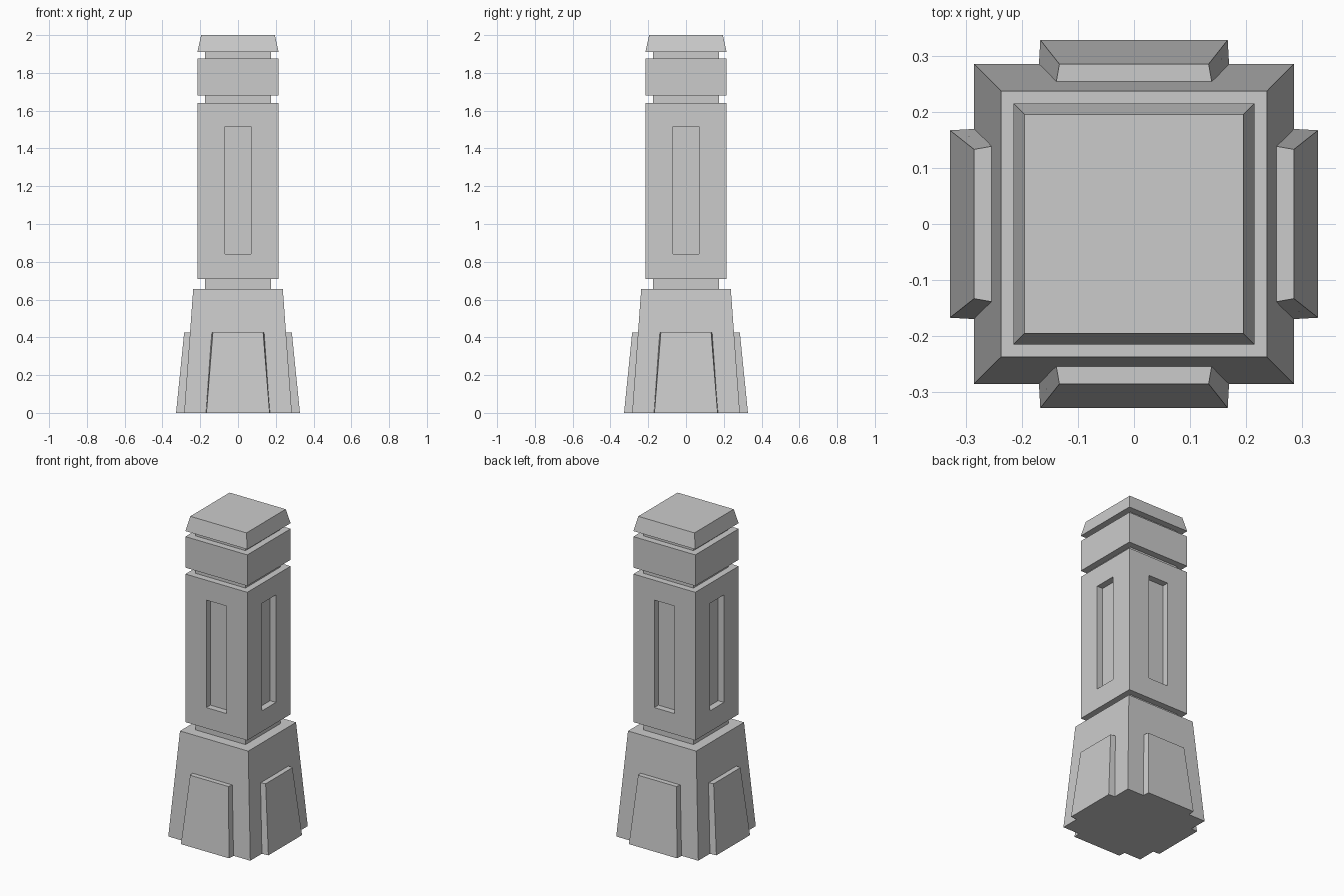
import bpy
import bmesh
from math import pi
from mathutils import Matrix, Vector

default = bpy.data.objects.get("Cube")
if default:
    bpy.data.objects.remove(default, do_unlink=True)

stone = bpy.data.materials.new("grey_stone")
stone.use_nodes = True
GREY = (0.6, 0.6, 0.6, 1)
stone.diffuse_color = GREY
stone.node_tree.nodes["Principled BSDF"].inputs["Base Color"].default_value = GREY


def finish(name, bm):
    """Turn a bmesh into a flat-shaded stone object."""
    bmesh.ops.recalc_face_normals(bm, faces=bm.faces)
    mesh = bpy.data.meshes.new(name)
    bm.to_mesh(mesh)
    bm.free()
    mesh.materials.append(stone)
    obj = bpy.data.objects.new(name, mesh)
    bpy.context.collection.objects.link(obj)
    return obj


def square_block(half_bottom, half_top, z0, z1):
    """Square block, optionally tapered, centred on the z axis."""
    bm = bmesh.new()
    bmesh.ops.create_cube(bm, size=2)
    for v in bm.verts:
        top = v.co.z > 0
        half = half_top if top else half_bottom
        v.co = (v.co.x * half, v.co.y * half, z1 if top else z0)
    return bm


WIDE, NARROW = 0.215, 0.174

# Plain stacked parts
stack = [
    ("plinth", 0.285, 0.237, 0, 0.657),
    ("lower_neck", NARROW, NARROW, 0.657, 0.71),
    ("middle_neck", NARROW, NARROW, 1.64, 1.68),
    ("collar", WIDE, WIDE, 1.68, 1.875),
    ("upper_neck", NARROW, NARROW, 1.875, 1.91),
    ("cap", WIDE, 0.195, 1.91, 2),
]
for name, *dims in stack:
    finish(name, square_block(*dims))

# Shaft with a recessed upright panel on each side
PANEL_HALF, PANEL_LOW, PANEL_HIGH = 0.07, 0.84, 1.515
bm = square_block(WIDE, WIDE, 0.71, 1.64)
cuts = [(axis, s * PANEL_HALF) for axis in (0, 1) for s in (-1, 1)]
cuts += [(2, PANEL_LOW), (2, PANEL_HIGH)]
for axis, offset in cuts:
    normal, point = Vector(), Vector()
    normal[axis], point[axis] = 1, offset
    bmesh.ops.bisect_plane(bm, geom=bm.verts[:] + bm.edges[:] + bm.faces[:],
                           plane_co=point, plane_no=normal)
bm.normal_update()
panels = []
for f in bm.faces:
    c = f.calc_center_median()
    if PANEL_LOW < c.z < PANEL_HIGH and min(abs(c.x), abs(c.y)) < PANEL_HALF:
        panels.append(f)
bmesh.ops.inset_individual(bm, faces=panels, thickness=0, depth=WIDE * -0.19)
finish("shaft", bm)

# Sloped buttress pads on the four sides of the plinth
for i, side in enumerate(("front", "left", "back", "right")):
    bm = bmesh.new()
    bmesh.ops.create_cube(bm, size=2)
    for v in bm.verts:
        outer, top = v.co.y < 0, v.co.z > 0
        if top:
            half, y, z = (0.133, -0.285, 0.425) if outer else (0.14, -0.245, 0.425)
        else:
            half, y, z = (0.167, -0.328, 0) if outer else (0.17, -0.275, 0)
        v.co = (v.co.x * half, y, z)
    bmesh.ops.rotate(bm, verts=bm.verts, cent=(0, 0, 0),
                     matrix=Matrix.Rotation(i * pi / 2, 3, "Z"))
    finish(side + "_buttress", bm)
